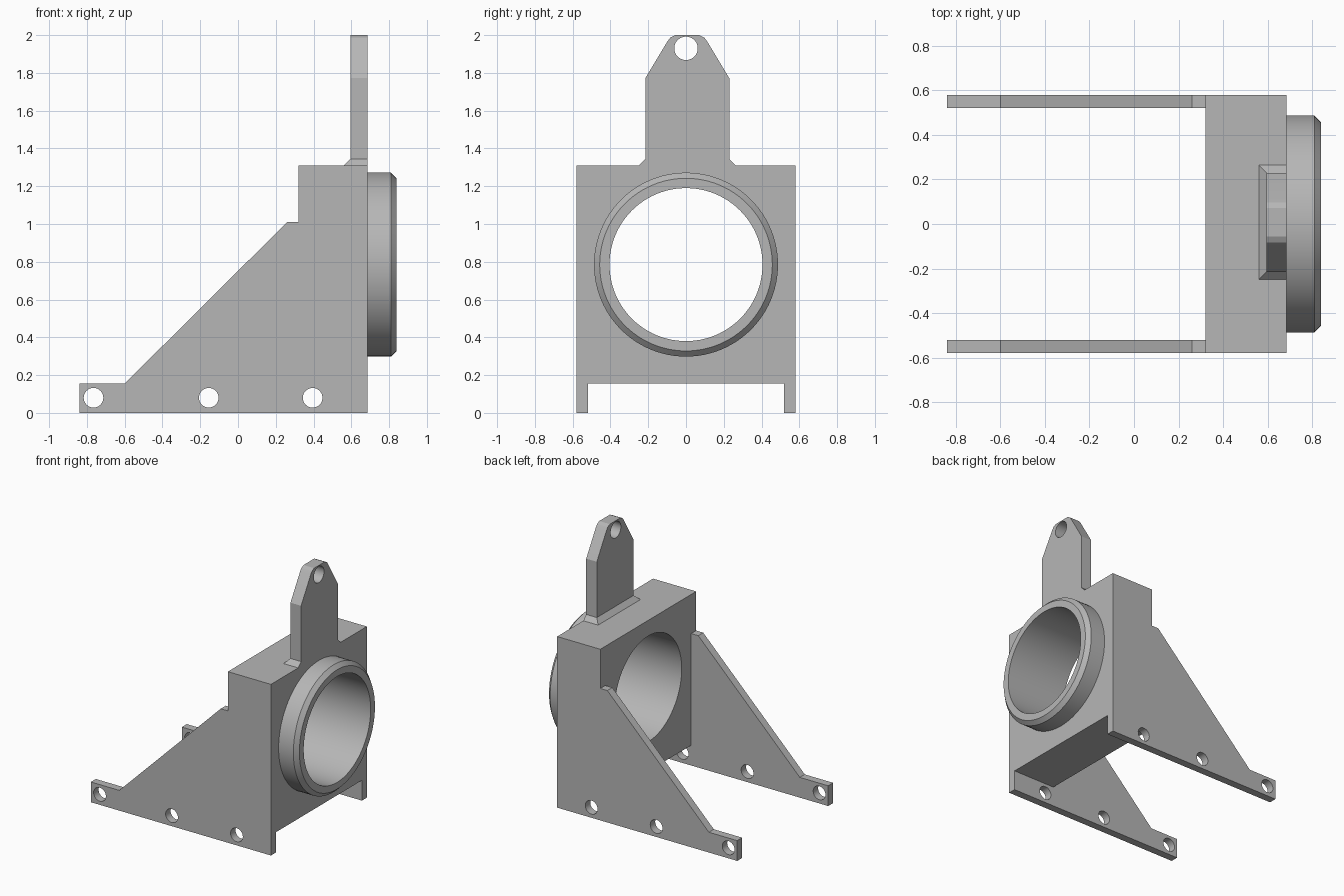
import bpy, bmesh, math
from mathutils import Vector, Matrix

if "Cube" in bpy.data.objects:
    bpy.data.objects.remove(bpy.data.objects["Cube"], do_unlink=True)

grey = bpy.data.materials.new("plain grey")
grey.use_nodes = True
grey.diffuse_color = (0.47, 0.47, 0.47, 1)
grey.node_tree.nodes["Principled BSDF"].inputs["Base Color"].default_value = (0.47, 0.47, 0.47, 1)

BORE_Z, BORE_R = 0.785, 0.405
BACK = 0.685       # rear face of the block
HALF = 0.58        # half width of the bracket
INNER = 0.52       # inner face of the side plates


def finish(bm, name):
    bmesh.ops.recalc_face_normals(bm, faces=bm.faces)
    mesh = bpy.data.meshes.new(name)
    bm.to_mesh(mesh)
    bm.free()
    mesh.materials.append(grey)
    obj = bpy.data.objects.new(name, mesh)
    bpy.context.collection.objects.link(obj)
    return obj


def prism(name, points, shift):
    """Extrude a closed outline of 3D points along a vector."""
    bm = bmesh.new()
    face = bm.faces.new([bm.verts.new(p) for p in points])
    new = bmesh.ops.extrude_face_region(bm, geom=[face])["geom"]
    moved = [v for v in new if isinstance(v, bmesh.types.BMVert)]
    bmesh.ops.translate(bm, verts=moved, vec=shift)
    return finish(bm, name)


def box(name, lo, hi):
    (x0, y0, z0), (x1, y1, z1) = lo, hi
    return prism(name, [(x0, y0, z0), (x1, y0, z0), (x1, y1, z0), (x0, y1, z0)],
                 (0, 0, z1 - z0))


def rod(name, radius, centre, axis, sides):
    bm = bmesh.new()
    turn = Vector((0, 0, 1)).rotation_difference(Vector(axis)).to_matrix().to_4x4()
    bmesh.ops.create_cone(bm, cap_ends=True, segments=sides, radius1=radius,
                          radius2=radius, depth=4,
                          matrix=Matrix.Translation(centre) @ turn)
    return finish(bm, name)


def activate(obj):
    bpy.ops.object.select_all(action="DESELECT")
    obj.select_set(True)
    bpy.context.view_layer.objects.active = obj


def cut(obj, cutter):
    mod = obj.modifiers.new("cut", "BOOLEAN")
    mod.operation, mod.solver, mod.object = "DIFFERENCE", "EXACT", cutter
    activate(obj)
    bpy.ops.object.modifier_apply(modifier=mod.name)
    bpy.data.objects.remove(cutter, do_unlink=True)


def smooth(obj):
    activate(obj)
    bpy.ops.object.shade_smooth_by_angle(angle=math.radians(25))


# Bracket: side outline extruded across, then hollowed between the side plates
outline = [(-0.84, 0), (BACK, 0), (BACK, 1.31), (0.32, 1.31), (0.32, 1.01),
           (0.26, 1.01), (-0.6, 0.155), (-0.84, 0.155)]
bracket = prism("bracket_body", [(x, -HALF, z) for x, z in outline], (0, 2 * HALF, 0))
cut(bracket, box("gap_cutter", (-1, -INNER, -0.2), (0.32, INNER, 1.2)))
cut(bracket, box("foot_cutter", (-1, -INNER, -0.2), (1, INNER, 0.155)))
cut(bracket, rod("bore_cutter", BORE_R, (0, 0, BORE_Z), (1, 0, 0), 96))
for x in (-0.765, -0.155, 0.395):
    cut(bracket, rod("bolt_cutter", 0.052, (x, 0, 0.08), (0, 1, 0), 32))
smooth(bracket)

# Collar: chamfered ring section spun around the bore axis
bm = bmesh.new()
section = [(BACK, BORE_R), (BACK, 0.487), (0.81, 0.487), (0.84, 0.457), (0.84, BORE_R)]
verts = [bm.verts.new((x, 0, BORE_Z + r)) for x, r in section]
edges = [bm.edges.new((verts[i - 1], verts[i])) for i in range(len(verts))]
bmesh.ops.spin(bm, geom=verts + edges, cent=(0, 0, BORE_Z), axis=(1, 0, 0),
               angle=2 * math.pi, steps=96, use_merge=True)
bmesh.ops.remove_doubles(bm, verts=bm.verts, dist=0.0001)
smooth(finish(bm, "collar"))

# Lifting tab: tapered upright plate with a hole near its tip
MID, TAB_X, FLARE_TOP = 0.007, 0.595, 1.345
half = [(0.222, FLARE_TOP), (0.222, 1.772), (0.105, 1.967), (0.09, 1.987), (0.064, 2.0)]
tab_outline = [(MID + y, z) for y, z in half] + [(MID - y, z) for y, z in reversed(half)]
tab = prism("lifting_tab", [(TAB_X, y, z) for y, z in tab_outline], (BACK - TAB_X, 0, 0))
cut(tab, rod("eye_cutter", 0.062, (0, 0, 1.93), (1, 0, 0), 48))
smooth(tab)

# Tab foot: sloped on the sides and the inner face, flush at the rear
foot = box("tab_foot", (0.56, MID - 0.257, 1.31), (BACK, MID + 0.257, FLARE_TOP))
for v in foot.data.vertices:
    if v.co.z > 1.33:
        v.co.y = MID + math.copysign(0.222, v.co.y - MID)
        if v.co.x < 0.6:
            v.co.x = TAB_X
